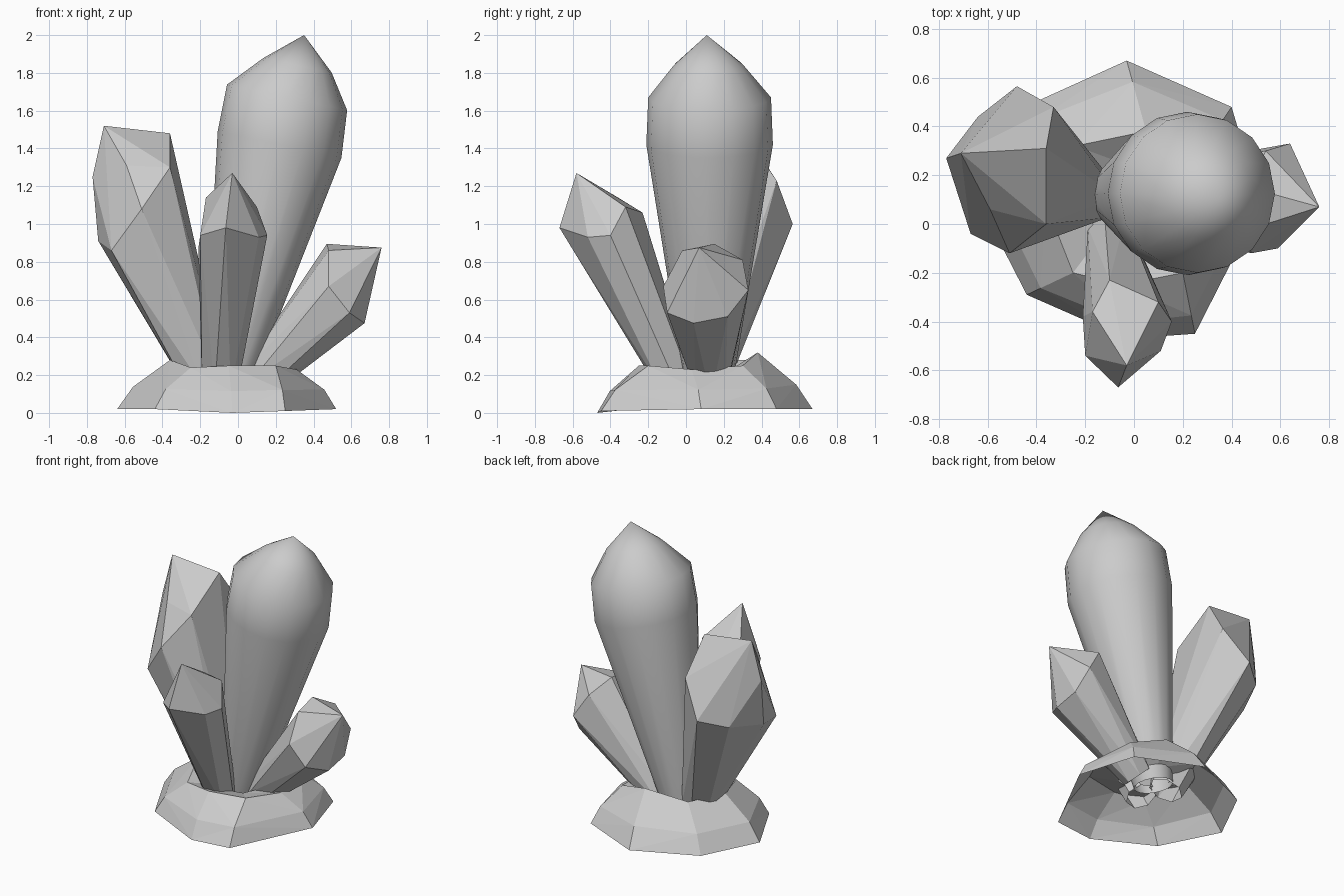
import bpy, bmesh, math
from mathutils import Vector, Matrix

cube = bpy.data.objects.get("Cube")
if cube:
    bpy.data.objects.remove(cube, do_unlink=True)

stone = bpy.data.materials.new("pale grey stone")
stone.use_nodes = True
GREY = (0.6, 0.6, 0.6, 1.0)
stone.diffuse_color = GREY
stone.node_tree.nodes["Principled BSDF"].inputs["Base Color"].default_value = GREY


def finish(bm, name, smooth=False):
    """Turn a bmesh into a named object with the stone material."""
    mesh = bpy.data.meshes.new(name)
    bmesh.ops.recalc_face_normals(bm, faces=bm.faces[:])
    for face in bm.faces:
        face.smooth = smooth
    bm.to_mesh(mesh)
    bm.free()
    mesh.materials.append(stone)
    obj = bpy.data.objects.new(name, mesh)
    bpy.context.collection.objects.link(obj)
    return obj


def ring(bm, centre, axis, radius, sides):
    """Add a circle of vertices square to the axis."""
    turn = Vector((0, 0, 1)).rotation_difference(axis)
    verts = []
    for i in range(sides):
        a = math.tau * i / sides
        offset = Vector((math.cos(a), math.sin(a), 0)) * radius
        verts.append(bm.verts.new(centre + turn @ offset))
    return verts


def bridge(bm, lower, upper):
    """Join two closed loops of equal length with quads."""
    n = len(lower)
    for i in range(n):
        j = (i + 1) % n
        bm.faces.new((lower[i], lower[j], upper[j], upper[i]))


def faceted_crystal(name, foot, radius, head):
    """Cut crystal: the hull of a small open foot ring and a faceted head."""
    bm = bmesh.new()
    foot = Vector(foot)
    points = [Vector(p) for p in head]
    axis = sum(points, Vector()) / len(points) - foot
    foot_verts = ring(bm, foot, axis, radius, 7)
    for p in points:
        bm.verts.new(p)
    bmesh.ops.convex_hull(bm, input=bm.verts[:])
    bottom = [f for f in bm.faces if all(v in foot_verts for v in f.verts)]
    bmesh.ops.delete(bm, geom=bottom, context="FACES")
    bmesh.ops.dissolve_limit(bm, angle_limit=math.radians(4),
                             verts=bm.verts[:], edges=bm.edges[:])
    finish(bm, name)


# Tall rounded crystal: rings along a leaning axis, closed by a point
bm = bmesh.new()
lean = Vector((0.21, 0, 0.98))
sections = [((-0.06, 0.12, 0.14), 0.125),
            ((0.22, 0.125, 1.42), 0.335),
            ((0.26, 0.125, 1.67), 0.325),
            ((0.315, 0.12, 1.84), 0.185)]
loops = [ring(bm, Vector(c), lean, r, 16) for c, r in sections]
for lower, upper in zip(loops, loops[1:]):
    bridge(bm, lower, upper)
tip = bm.verts.new((0.35, 0.11, 2.0))
for i, v in enumerate(loops[-1]):
    bm.faces.new((v, loops[-1][(i + 1) % len(loops[-1])], tip))
finish(bm, "tall_crystal", smooth=True)

# Three smaller faceted crystals
faceted_crystal("right_crystal", (-0.17, 0.11, 0.15), 0.11, [
    (-0.71, 0.29, 1.52), (-0.36, 0.31, 1.48), (-0.33, 0.48, 1.23),
    (-0.48, 0.565, 1.0), (-0.64, 0.44, 0.95), (-0.77, 0.27, 1.25),
    (-0.74, 0.2, 0.91), (-0.67, -0.04, 0.86), (-0.51, -0.12, 1.08),
    (-0.36, 0, 1.3), (-0.59, 0.06, 1.31)])

faceted_crystal("front_crystal", (-0.1, -0.05, 0.15), 0.1, [
    (-0.03, -0.58, 1.27), (-0.1, -0.23, 1.06), (0.1, -0.32, 1.09),
    (-0.17, -0.36, 1.14), (-0.2, -0.54, 0.94), (-0.065, -0.67, 0.98),
    (0.11, -0.52, 0.93), (0.155, -0.4, 0.94), (-0.21, -0.38, 0.87)])

faceted_crystal("left_crystal", (0.08, 0.13, 0.15), 0.1, [
    (0.47, 0.15, 0.895), (0.76, 0.07, 0.875), (0.64, 0.33, 0.65),
    (0.59, -0.1, 0.53), (0.67, 0.04, 0.475), (0.67, 0.22, 0.51),
    (0.54, 0.3, 0.81), (0.48, -0.02, 0.86), (0.48, -0.12, 0.67)])

# Rock base: hollow shell with a rough rim, dipping to the crystal feet
rim = [(-0.03, 0.67, 0.02), (0.4, 0.48, 0.02), (0.52, 0.08, 0.02),
       (0.25, -0.45, 0.01), (-0.03, -0.47, 0), (-0.44, -0.29, 0.02),
       (-0.64, 0.1, 0.02), (-0.45, 0.48, 0.02)]
crest = [(0.05, 0.38, 0.32), (0.28, 0.3, 0.25), (0.31, 0.03, 0.23),
         (0.2, -0.2, 0.25), (-0.05, -0.25, 0.25), (-0.25, -0.2, 0.24),
         (-0.36, 0.08, 0.28), (-0.24, 0.32, 0.28)]
bm = bmesh.new()
outer = [bm.verts.new(p) for p in rim]
shoulder = []
for p, q in zip(rim, crest):
    v = Vector(p).lerp(Vector(q), 0.3)
    v.z += 0.04
    shoulder.append(bm.verts.new(v))
top = [bm.verts.new(p) for p in crest]
centre = Vector((-0.04, 0.08, 0.2))
inner = []
for p in crest:
    v = Vector(p).lerp(centre, 0.5)
    v.z = centre.z
    inner.append(bm.verts.new(v))
for lower, upper in ((outer, shoulder), (shoulder, top), (top, inner)):
    bridge(bm, lower, upper)
bmesh.ops.triangulate(bm, faces=bm.faces[:])
finish(bm, "rock_base")
